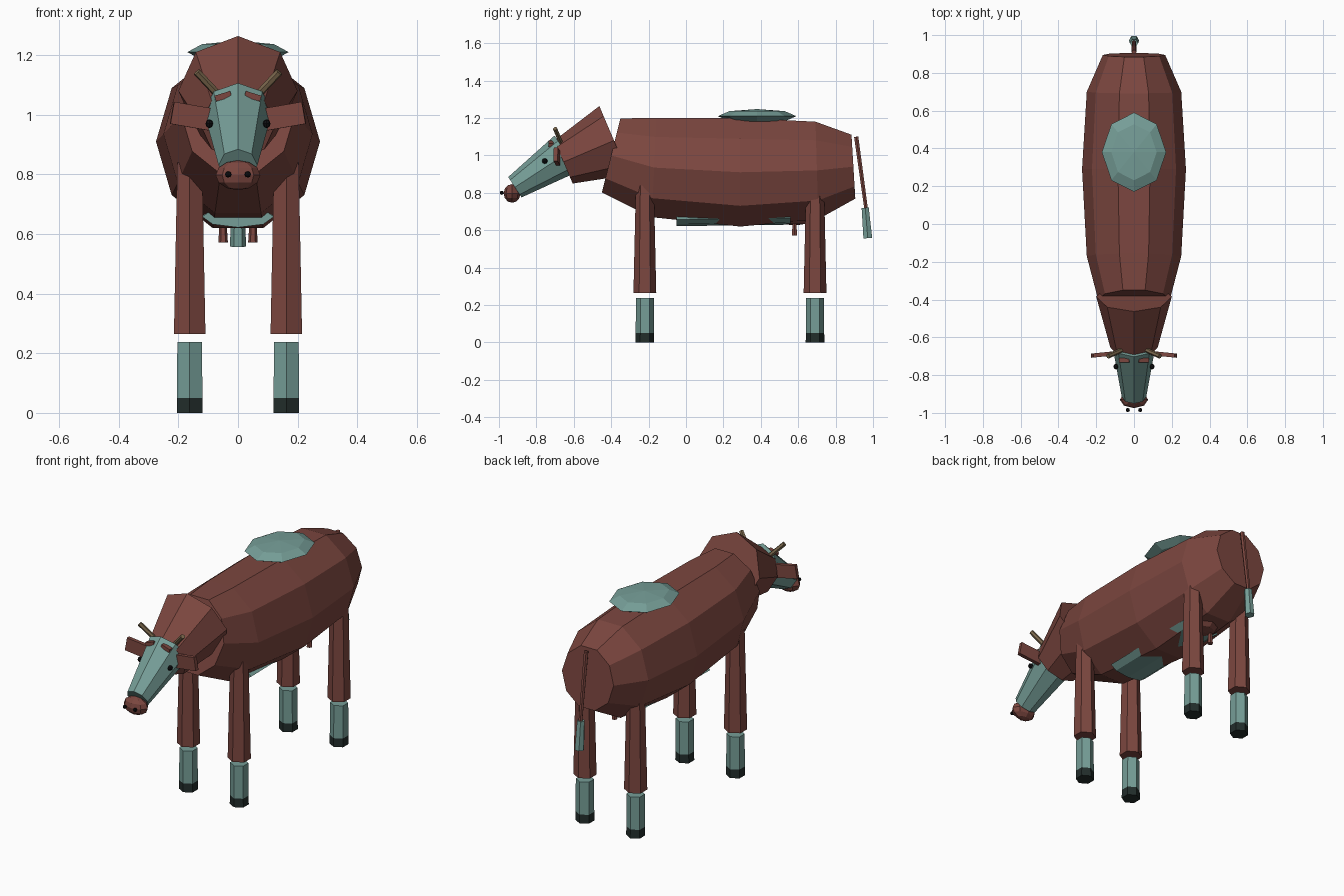
import bpy, bmesh, math
from mathutils import Vector, Matrix

cube = bpy.data.objects.get("Cube")
if cube:
    bpy.data.objects.remove(cube, do_unlink=True)


def material(name, rgb):
    m = bpy.data.materials.new(name)
    m.use_nodes = True
    m.diffuse_color = (*rgb, 1)
    m.node_tree.nodes["Principled BSDF"].inputs["Base Color"].default_value = (*rgb, 1)
    return m


HIDE = material("red_brown_hide", (0.2, 0.062, 0.05))
PALE = material("pale_teal_patch", (0.18, 0.34, 0.31))
HOOF = material("dark_hoof", (0.016, 0.026, 0.024))
HORN = material("tan_horn", (0.2, 0.14, 0.075))
BLACK = material("black", (0.005, 0.005, 0.006))


def finish(name, bm, mat):
    bmesh.ops.recalc_face_normals(bm, faces=bm.faces[:])
    mesh = bpy.data.meshes.new(name)
    bm.to_mesh(mesh)
    bm.free()
    mesh.materials.append(mat)
    obj = bpy.data.objects.new(name, mesh)
    bpy.context.collection.objects.link(obj)
    return obj


def loft(name, mat, sides, rings, phase=0.0):
    """Skin closed rings given as (centre, normal, side radius, up radius)."""
    bm = bmesh.new()
    loops = []
    for centre, normal, rx, ru in rings:
        d = Vector(normal).normalized()
        side = (Vector((1, 0, 0)) - d * d.x).normalized()
        up = side.cross(d)
        angles = [2 * math.pi * (i + phase) / sides for i in range(sides)]
        loops.append([bm.verts.new(Vector(centre) + side * rx * math.cos(a) + up * ru * math.sin(a))
                      for a in angles])
    for a, b in zip(loops, loops[1:]):
        for i in range(sides):
            j = (i + 1) % sides
            bm.faces.new((a[i], a[j], b[j], b[i]))
    bm.faces.new(loops[0])
    bm.faces.new(loops[-1])
    return finish(name, bm, mat)


def cone(name, mat, sides, a, b, ra, rb, phase=0.0):
    d = Vector(b) - Vector(a)
    return loft(name, mat, sides, [(a, d, ra, ra), (b, d, rb, rb)], phase)


def ball(name, mat, centre, radii, segments=8, rings=4):
    bm = bmesh.new()
    bmesh.ops.create_uvsphere(bm, u_segments=segments, v_segments=rings, radius=1,
                              matrix=Matrix.Translation(centre) @ Matrix.Diagonal((*radii, 1)))
    return finish(name, bm, mat)


def box(name, mat, centre, size, turn=0.0, yaw=0.0):
    bm = bmesh.new()
    bmesh.ops.create_cube(bm, size=1, matrix=Matrix.Translation(centre) @ Matrix.Rotation(yaw, 4, "Z")
                          @ Matrix.Rotation(turn, 4, "Y") @ Matrix.Diagonal((*size, 1)))
    return finish(name, bm, mat)


# Barrel body: ten-sided rings from chest to rump
loft("body", HIDE, 10, [
    ((0, -0.40, 1.00), (0, 1, -0.25), 0.19, 0.215),
    ((0, -0.17, 0.935), (0, 1, -0.05), 0.25, 0.279),
    ((0, 0.29, 0.91), (0, 1, 0), 0.275, 0.305),
    ((0, 0.70, 0.92), (0, 1, 0.03), 0.25, 0.274),
    ((0, 0.895, 0.94), (0, 1, 0.06), 0.165, 0.18)])

# Patches on back and belly
ball("back_patch", PALE, (0, 0.38, 1.21), (0.17, 0.21, 0.038))
loft("belly_patch", PALE, 8, [((0, y, z), (0, 1, 0), 0.12, 0.036)
                              for y, z in ((-0.05, 0.658), (0.56, 0.666))])

# Neck, face and nose
cone("neck", HIDE, 8, (0, -0.385, 1.08), (0, -0.655, 0.965), 0.2, 0.125)
cone("face", PALE, 8, (0, -0.64, 1.01), (0, -0.915, 0.83), 0.115, 0.065)
ball("nose", HIDE, (0, -0.93, 0.797), (0.075, 0.045, 0.05), 8, 6)

# Paired head parts
for s, tag in ((1, "left"), (-1, "right")):
    ball(f"{tag}_eye", BLACK, (s * 0.096, -0.755, 0.97), (0.013, 0.015, 0.015))
    ball(f"{tag}_nostril", BLACK, (s * 0.033, -0.985, 0.80), (0.011, 0.011, 0.011))
    box(f"{tag}_brow", HIDE, (s * 0.05, -0.722, 1.062), (0.055, 0.025, 0.02), s * 0.3)
    box(f"{tag}_ear", HIDE, (s * 0.155, -0.69, 0.995), (0.135, 0.022, 0.075), -s * 0.17, -s * 0.1)
    cone(f"{tag}_horn", HORN, 6, (s * 0.06, -0.665, 1.06), (s * 0.138, -0.70, 1.143), 0.013, 0.013)
    cone(f"{tag}_teat", HIDE, 6, (s * 0.05, 0.58, 0.65), (s * 0.05, 0.58, 0.572), 0.011, 0.016)

    # Legs with separate socks and hooves
    for y, end in ((-0.22, "front"), (0.69, "back")):
        def leg(part, mat, low, high, r_low, r_high):
            cone(f"{tag}_{end}_{part}", mat, 6, (s * 0.162, y, low), (s * 0.162, y, high),
                 r_low, r_high, 0.5)
        leg("leg", HIDE, 0.265, 0.84, 0.061, 0.048)
        leg("sock", PALE, 0.05, 0.238, 0.049, 0.048)
        leg("hoof", HOOF, 0, 0.05, 0.05, 0.049)

ball("udder", HIDE, (0, 0.58, 0.655), (0.085, 0.08, 0.03))

# Tail and tuft
cone("tail", HIDE, 6, (0, 0.91, 1.10), (0, 0.965, 0.70), 0.013, 0.011)
cone("tail_tuft", PALE, 6, (0, 0.958, 0.72), (0, 0.972, 0.558), 0.022, 0.027)
